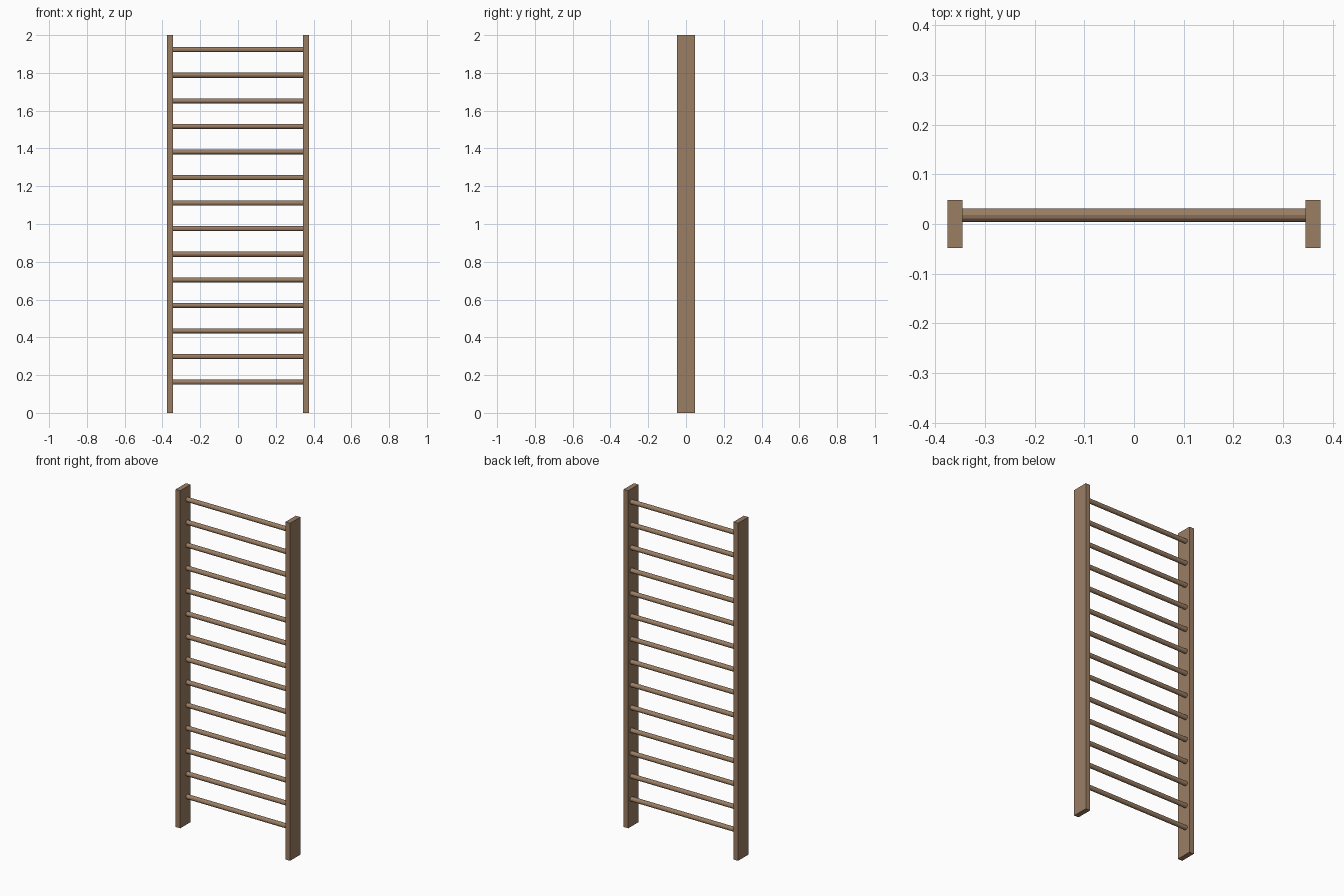
import bpy
from math import pi

if "Cube" in bpy.data.objects:
    bpy.data.objects.remove(bpy.data.objects["Cube"], do_unlink=True)

HEIGHT = 2.0
RAIL_X, RAIL_WIDTH, RAIL_DEPTH = 0.36, 0.03, 0.096
RUNG_COUNT, RUNG_RADIUS, RUNG_Y = 14, 0.0135, 0.018
FIRST_RUNG, LAST_RUNG = 0.163, 1.923

wood = bpy.data.materials.new("brown wood")
wood.use_nodes = True
colour = (0.33, 0.21, 0.127, 1)
wood.diffuse_color = colour
wood.node_tree.nodes["Principled BSDF"].inputs["Base Color"].default_value = colour


def finish(name):
    obj = bpy.context.object
    obj.name = name
    obj.data.materials.append(wood)
    return obj


# Upright side rails
for side, sign in (("left", 1), ("right", -1)):
    bpy.ops.mesh.primitive_cube_add(size=1, location=(sign * RAIL_X, 0, HEIGHT / 2))
    rail = finish(side + "_rail")
    rail.scale = (RAIL_WIDTH, RAIL_DEPTH, HEIGHT)
    bpy.ops.object.transform_apply(location=False, rotation=False, scale=True)

# Round rungs, set towards the back of the rails
step = (LAST_RUNG - FIRST_RUNG) / (RUNG_COUNT - 1)
for i in range(RUNG_COUNT):
    bpy.ops.mesh.primitive_cylinder_add(
        vertices=12, radius=RUNG_RADIUS, depth=2 * RAIL_X - RAIL_WIDTH,
        location=(0, RUNG_Y, FIRST_RUNG + i * step), rotation=(0, pi / 2, 0))
    finish(f"rung_{i + 1}")
